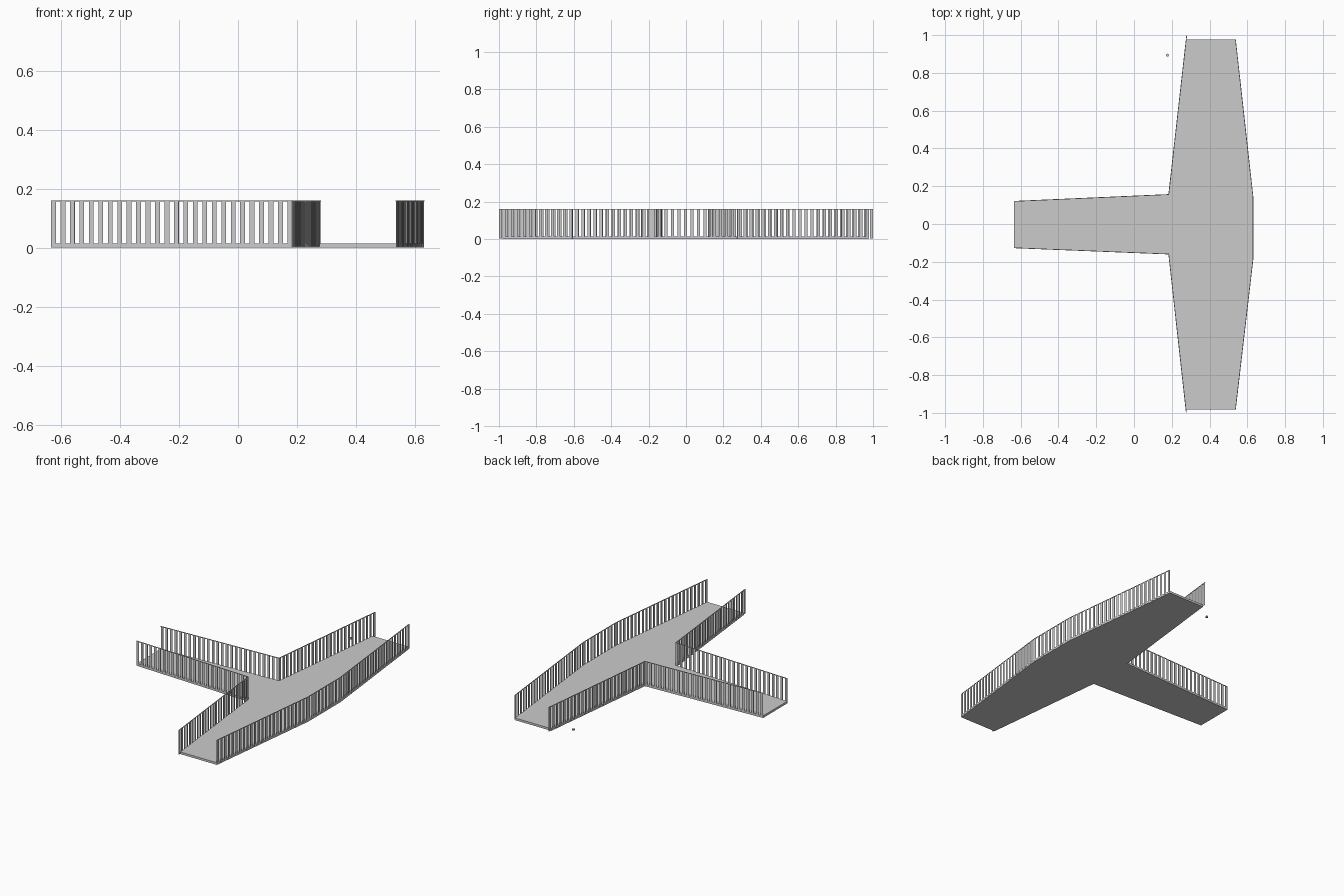
import bpy, bmesh, math
from mathutils import Vector, Matrix

if "Cube" in bpy.data.objects:
    bpy.data.objects.remove(bpy.data.objects["Cube"])


def finish(bm, name):
    bmesh.ops.recalc_face_normals(bm, faces=bm.faces[:])
    me = bpy.data.meshes.new(name)
    bm.to_mesh(me)
    bm.free()
    ob = bpy.data.objects.new(name, me)
    bpy.context.collection.objects.link(ob)
    return ob


def add_box(bm, center, size, angle=0.0):
    m = (Matrix.Translation(center) @ Matrix.Rotation(angle, 4, 'Z')
         @ Matrix.Diagonal((*size, 1.0)))
    bmesh.ops.create_cube(bm, size=1.0, matrix=m)


TOP, DECK = 0.161, 0.014
PITCH, BAR_W, BAR_T = 0.0317, 0.016, 0.003


def railing(name, points, z0):
    """Evenly spaced flat bars under a thin handrail, along a polyline."""
    bm = bmesh.new()
    for a, b in zip(points, points[1:]):
        a, b = Vector((*a, 0)), Vector((*b, 0))
        d = b - a
        ang = math.atan2(d.y, d.x)
        n = max(2, round(d.length / PITCH))
        for i in range(n):
            t = (BAR_W / 2 + (d.length - BAR_W) * i / (n - 1)) / d.length
            p = a + d * t
            add_box(bm, (p.x, p.y, (z0 + TOP) / 2), (BAR_W, BAR_T, TOP - z0), ang)
        mid = (a + b) / 2
        add_box(bm, (mid.x, mid.y, TOP - 0.002), (d.length, 0.004, 0.004), ang)
    return finish(bm, name)


# T-shaped deck slab
outline = [(-0.635, -0.127), (0.184, -0.16), (0.275, -0.982), (0.537, -0.982),
           (0.631, -0.185), (0.631, 0.143), (0.537, 0.977), (0.277, 0.977),
           (0.184, 0.157), (-0.635, 0.121)]
bm = bmesh.new()
face = bm.faces.new([bm.verts.new((x, y, 0)) for x, y in outline])
ext = bmesh.ops.extrude_face_region(bm, geom=[face])
bmesh.ops.translate(bm, vec=(0, 0, DECK),
                    verts=[v for v in ext['geom'] if isinstance(v, bmesh.types.BMVert)])
finish(bm, "deck")

# Railings: stem sides, inner wing sides, outer long side
railing("stem_railing_front", [(-0.634, -0.126), (0.184, -0.159)], DECK - 0.002)
railing("stem_railing_back", [(-0.634, 0.120), (0.184, 0.156)], DECK - 0.002)
railing("wing_railing_front", [(0.184, -0.16), (0.277, -0.999)], 0.004)
railing("wing_railing_back", [(0.184, 0.157), (0.279, 0.999)], 0.004)
railing("outer_railing", [(0.537, -0.982), (0.63, -0.185), (0.63, 0.143),
                          (0.537, 0.977)], 0.004)

# Small loose stud beside the back wing
bm = bmesh.new()
bmesh.ops.create_cone(bm, cap_ends=True, segments=8, radius1=0.008, radius2=0.008,
                      depth=0.008, matrix=Matrix.Translation((0.177, 0.894, 0.004)))
finish(bm, "loose_stud")
